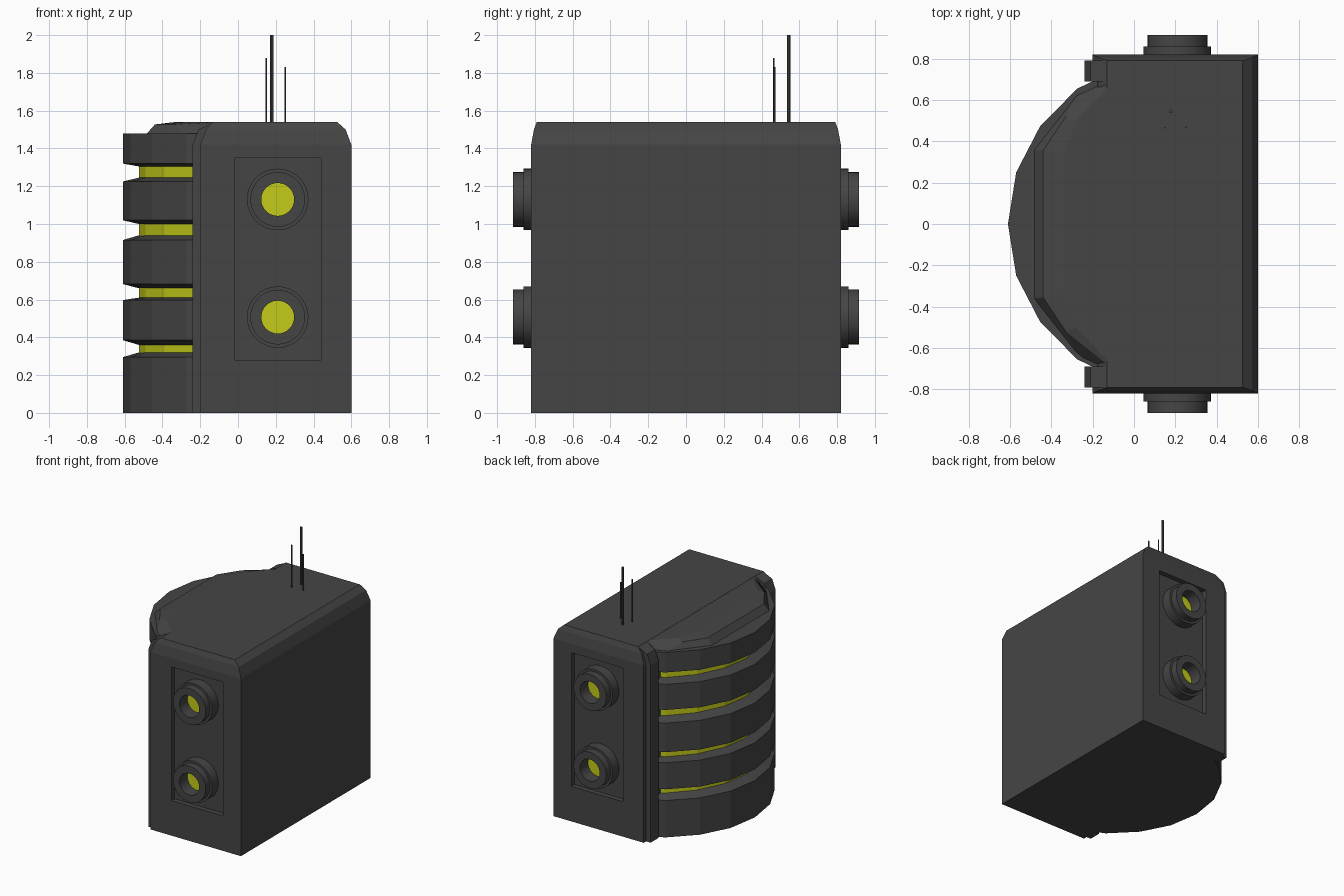
import bpy, bmesh, math

if "Cube" in bpy.data.objects:
    bpy.data.objects.remove(bpy.data.objects["Cube"])


def material(name, color):
    m = bpy.data.materials.new(name)
    m.diffuse_color = color
    m.use_nodes = True
    m.node_tree.nodes["Principled BSDF"].inputs["Base Color"].default_value = m.diffuse_color
    return m


DARK = material("dark_shell", (0.06, 0.06, 0.06, 1))
YELLOW = material("yellow_glow", (0.55, 0.6, 0.01, 1))


def loft(name, rings, yellow_spans=(), yellow_end=False, edit=None, smooth=False):
    """Skin equal-length rings, close both ends."""
    bm = bmesh.new()
    loops = [[bm.verts.new(p) for p in ring] for ring in rings]
    n = len(rings[0])
    for k, (a, b) in enumerate(zip(loops, loops[1:])):
        for i in range(n):
            j = (i + 1) % n
            f = bm.faces.new((a[i], a[j], b[j], b[i]))
            f.material_index = int(k in yellow_spans)
    bm.faces.new(loops[0][::-1])
    bm.faces.new(loops[-1]).material_index = int(yellow_end)
    bmesh.ops.recalc_face_normals(bm, faces=bm.faces[:])
    if edit:
        edit(bm)
    me = bpy.data.meshes.new(name)
    bm.to_mesh(me)
    bm.free()
    me.materials.append(DARK)
    me.materials.append(YELLOW)
    ob = bpy.data.objects.new(name, me)
    bpy.context.collection.objects.link(ob)
    if smooth:
        bpy.ops.object.select_all(action='DESELECT')
        ob.select_set(True)
        bpy.context.view_layer.objects.active = ob
        bpy.ops.object.shade_smooth_by_angle(angle=math.radians(35))
    return ob


def rect(x0, x1, y, z):
    return [(x0, -y, z), (x1, -y, z), (x1, y, z), (x0, y, z)]


def mirrored(half, z):
    """Outline from points on the +y side, mirrored to -y."""
    return [(x, y, z) for x, y in half] + [(x, -y, z) for x, y in reversed(half) if y > 0]


# Main body with bevelled top and a recessed panel in each end
def recess_ends(bm):
    bm.faces.ensure_lookup_table()
    ends = [f for f in bm.faces if abs(f.normal.y) > 0.99]
    for f in ends:
        side = math.copysign(1, f.normal.y)
        for y in (0.82, 0.78):
            bmesh.ops.inset_individual(bm, faces=[f], thickness=0.01)
            mid = f.calc_center_median()
            for v in f.verts:
                v.co = (0.44 if v.co.x > mid.x else -0.015, side * y,
                        1.35 if v.co.z > mid.z else 0.28)


loft("main_body", [rect(-0.2, 0.6, 0.82, 0), rect(-0.2, 0.6, 0.82, 1.42),
                   rect(-0.17, 0.57, 0.805, 1.5), rect(-0.13, 0.525, 0.79, 1.54)],
     edit=recess_ends)

# Curved ribbed front with glowing grooves
OUTER = [(-0.1, 0.71), (-0.19, 0.695), (-0.275, 0.655), (-0.455, 0.472), (-0.57, 0.25), (-0.61, 0)]
INNER = [(-0.1, 0.64), (-0.17, 0.625), (-0.235, 0.59), (-0.39, 0.42), (-0.49, 0.215), (-0.525, 0)]
rings, glow = [mirrored(OUTER, 0)], []
for a, b, c, d in ((0.295, 0.32, 0.36, 0.385), (0.597, 0.61, 0.66, 0.682),
                   (0.915, 0.94, 1.0, 1.02), (1.225, 1.245, 1.305, 1.32)):
    rings += [mirrored(OUTER, a), mirrored(INNER, b)]
    glow.append(len(rings) - 1)
    rings += [mirrored(INNER, c), mirrored(OUTER, d)]
rings.append(mirrored(OUTER, 1.48))
loft("ribbed_front", rings, yellow_spans=glow)

# Bevelled cap on the ribbed front
loft("front_cap", [mirrored([(-0.1, 0.7), (-0.14, 0.7), (-0.27, 0.64), (-0.49, 0.36)], 1.47),
                   mirrored([(-0.1, 0.68), (-0.13, 0.68), (-0.33, 0.52), (-0.44, 0.355)], 1.527),
                   mirrored([(-0.1, 0.67), (-0.12, 0.67), (-0.28, 0.5), (-0.34, 0.34)], 1.539)])

# Corner posts and side ports, both ends
POST = [(-0.1, 0), (-0.24, 0), (-0.24, 1.42), (-0.21, 1.5), (-0.13, 1.537), (-0.1, 1.537)]
PORT = [(0.163, 0.77), (0.163, 0.86), (0.145, 0.86), (0.145, 0.915), (0.087, 0.915), (0.087, 0.815)]


def circle(cx, cz, r, y, n=32):
    return [(cx + r * math.cos(2 * math.pi * i / n), y,
             cz + r * math.sin(2 * math.pi * i / n)) for i in range(n)]


for s, label in ((-1, "front"), (1, "back")):
    loft(f"corner_post_{label}", [[(x, s * y, z) for x, z in POST] for y in (0.69, 0.79)])
    for z, level in ((0.507, "lower"), (1.13, "upper")):
        loft(f"{level}_port_{label}", [circle(0.21, z, r, s * y) for r, y in PORT],
             yellow_end=True, smooth=True)

# Antennas
for i, (x, y, r, top) in enumerate(((0.178, 0.545, 0.009, 2.0), (0.15, 0.465, 0.004, 1.88),
                                    (0.25, 0.468, 0.005, 1.83))):
    loft(f"antenna_{i + 1}", [[(x + r * math.cos(t * math.pi / 4), y + r * math.sin(t * math.pi / 4), z)
                               for t in range(8)] for z in (1.5, top)])
